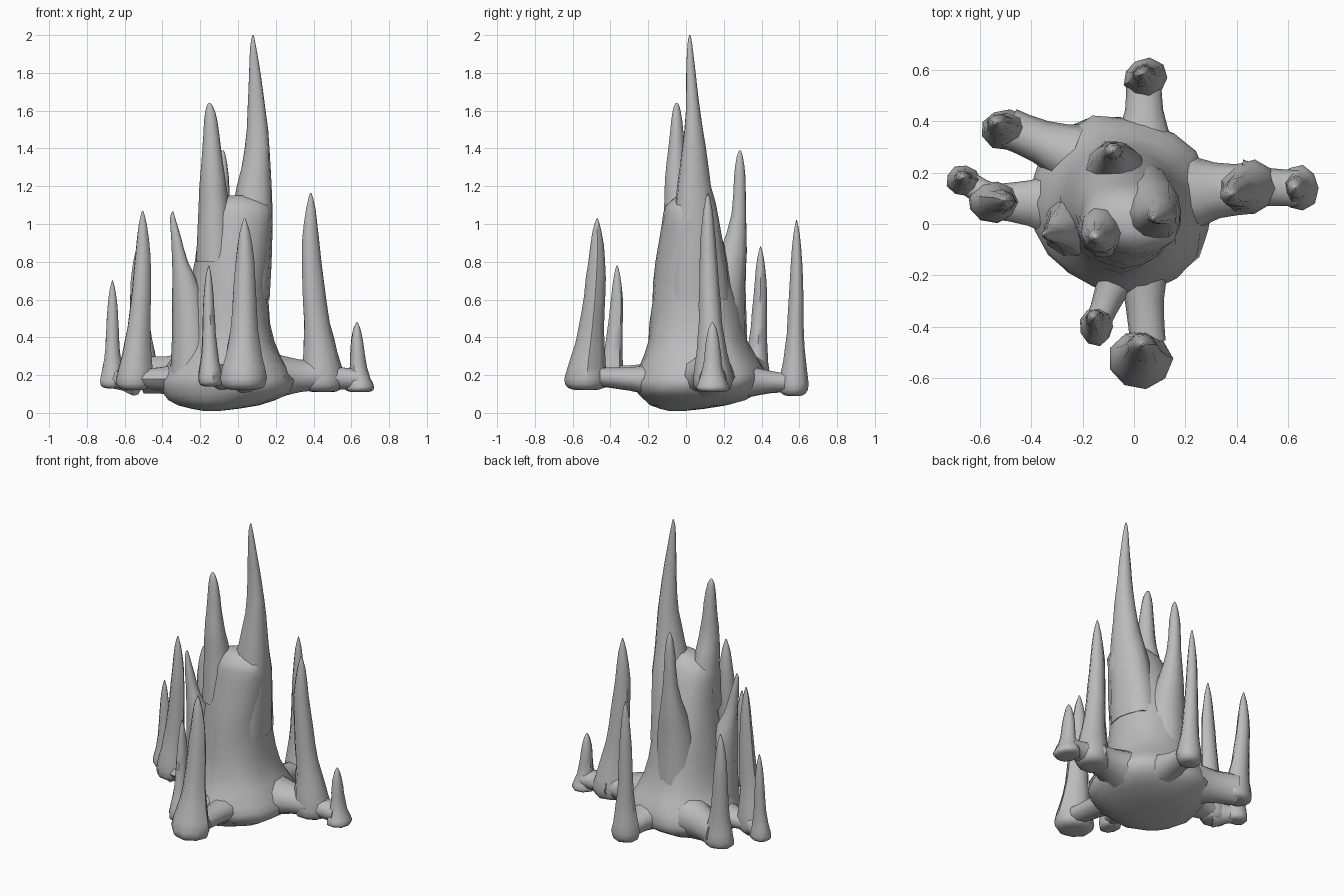
import bpy, bmesh, math, random
from mathutils import Vector

random.seed(4)
cube = bpy.data.objects.get("Cube")
if cube:
    bpy.data.objects.remove(cube, do_unlink=True)

stone = bpy.data.materials.new("grey_stone")
stone.use_nodes = True
GREY = (0.5, 0.5, 0.5, 1)
stone.diffuse_color = GREY
stone.node_tree.nodes["Principled BSDF"].inputs["Base Color"].default_value = GREY


def resample(stations, steps=2):
    """Catmull-Rom smoothing between stations of any length."""
    out = []
    last = len(stations) - 1
    for i in range(last):
        a, b, c, d = (stations[min(max(i + k, 0), last)] for k in (-1, 0, 1, 2))
        for s in range(steps):
            t = s / steps
            out.append([q + (r - p) * t / 2 + (2 * p - 5 * q + 4 * r - w) * t * t / 2
                        + (3 * q - p - 3 * r + w) * t ** 3 / 2
                        for p, q, r, w in zip(a, b, c, d)])
    out.append(list(stations[-1]))
    return out


def loft(name, stations, u=Vector((1, 0, 0)), v=Vector((0, 1, 0)), sides=10, rough=0.05):
    """Skin rings (x, y, z, radius_u, radius_v) into one closed, uneven stone form."""
    bm = bmesh.new()
    lobes = [random.uniform(-rough, rough) for _ in range(sides)]
    rings = []
    for x, y, z, ru, rv in resample(stations):
        ring = []
        for k in range(sides):
            a = math.tau * k / sides
            f = 1 + lobes[k] + random.uniform(-rough, rough) / 2
            ring.append(bm.verts.new(Vector((x, y, z)) + u * ru * f * math.cos(a)
                                     + v * rv * f * math.sin(a)))
        rings.append(ring)
    for lo, hi in zip(rings, rings[1:]):
        for k in range(sides):
            n = (k + 1) % sides
            bm.faces.new((lo[k], lo[n], hi[n], hi[k]))
    bm.faces.new(rings[0])
    bm.faces.new(rings[-1])
    bmesh.ops.recalc_face_normals(bm, faces=bm.faces)
    mesh = bpy.data.meshes.new(name)
    bm.to_mesh(mesh)
    bm.free()
    mesh.materials.append(stone)
    obj = bpy.data.objects.new(name, mesh)
    bpy.context.collection.objects.link(obj)
    bpy.ops.object.select_all(action="DESELECT")
    obj.select_set(True)
    bpy.context.view_layer.objects.active = obj
    bpy.ops.object.shade_smooth_by_angle(angle=math.radians(50))


# Central trunk with its bowl-shaped underside
loft("trunk", [
    (-.14, -.05, .01, .04, .04), (-.1, .02, .04, .22, .2), (-.06, .07, .1, .34, .31),
    (-.05, .08, .17, .36, .345), (-.05, .08, .25, .32, .32), (-.05, .07, .38, .25, .26),
    (-.05, .06, .58, .215, .23), (-.03, .04, .8, .2, .19), (-.01, .02, 1, .195, .145),
    (0, .01, 1.1, .17, .11), (0, .01, 1.15, .05, .05)], sides=20)

# Peaks growing out of the trunk
loft("main_peak", [
    (.05, .06, .6, .12, .17), (.075, .05, 1, .115, .125), (.09, .04, 1.2, .09, .09),
    (.105, .04, 1.4, .065, .062), (.1, .035, 1.6, .048, .038), (.09, .025, 1.8, .03, .025),
    (.08, .02, 1.95, .014, .013), (.08, .02, 2, .003, .003)], sides=12)
loft("second_peak", [
    (-.12, -.02, .8, .1, .12), (-.13, -.03, 1.1, .08, .09), (-.135, -.05, 1.25, .065, .065),
    (-.14, -.05, 1.4, .048, .045), (-.145, -.05, 1.55, .034, .03),
    (-.15, -.05, 1.62, .018, .016), (-.15, -.05, 1.64, .004, .004)])
loft("back_peak", [
    (-.07, .16, .4, .14, .17), (-.07, .2, .65, .12, .12), (-.075, .25, .85, .08, .075),
    (-.08, .28, 1.05, .045, .04), (-.08, .285, 1.25, .033, .032),
    (-.08, .285, 1.36, .016, .016), (-.08, .285, 1.39, .004, .004)])
loft("side_peak", [
    (-.24, 0, .15, .12, .14), (-.25, -.01, .4, .095, .11), (-.27, -.02, .65, .075, .075),
    (-.305, -.035, .8, .042, .04), (-.325, -.04, .92, .028, .028),
    (-.345, -.04, 1.03, .014, .014), (-.345, -.04, 1.065, .004, .004)])

# Outer spires share one tapering outline: (height fraction, radius fraction, lean)
OUTLINE = [(0, .45, 0), (.015, .85, 0), (.07, 1, 0), (.2, .78, .2), (.35, .6, .5),
           (.55, .5, .8), (.75, .4, 1), (.92, .22, 1), (1, .03, 1)]


def spire(name, foot, tip, rx, ry):
    bx, by, bz = foot
    tx, ty, tz = tip
    loft(name, [(bx + (tx - bx) * m, by + (ty - by) * m, bz + (tz - bz) * h,
                 rx * r, ry * r) for h, r, m in OUTLINE], sides=9, rough=.07)


spire("front_spire", (.025, -.525, .12), (.035, -.47, 1.03), .12, .115)
spire("front_small_spire", (-.145, -.4, .14), (-.155, -.365, .78), .068, .075)
spire("right_spire", (-.55, .085, .12), (-.505, .09, 1.07), .1, .085)
spire("right_small_spire", (-.665, .17, .13), (-.665, .18, .7), .066, .06)
spire("back_right_spire", (-.5, .37, .12), (-.53, .395, .88), .1, .08)
spire("back_spire", (.045, .57, .09), (.035, .585, 1.02), .085, .075)
spire("left_spire", (.45, .14, .11), (.385, .115, 1.165), .115, .105)
spire("left_small_spire", (.645, .14, .11), (.63, .14, .48), .078, .092)

# Root bridges tying the outer spires to the trunk


def bridge(name, start, end, w0, w1, h0=.09, h1=.05):
    a, b = Vector(start), Vector(end)
    side = Vector((a.y - b.y, b.x - a.x, 0)).normalized()
    mid = a.lerp(b, .5)
    loft(name, [(*a, w0, h0), (*mid, (w0 + w1) * .42, (h0 + h1) * .45), (*b, w1, h1)],
         side, Vector((0, 0, 1)))


bridge("front_bridge", (.03, -.14, .17), (.055, -.46, .19), .11, .07)
bridge("front_small_bridge", (-.05, -.16, .18), (-.14, -.38, .2), .1, .05)
bridge("right_bridge", (-.28, .08, .18), (-.54, .09, .18), .14, .07)
bridge("right_small_bridge", (-.54, .09, .18), (-.66, .17, .18), .07, .05)
bridge("back_right_bridge", (-.24, .27, .2), (-.49, .37, .2), .12, .08, .13, .1)
bridge("back_bridge", (.04, .33, .17), (.04, .56, .16), .11, .07)
bridge("left_bridge", (.2, .12, .19), (.45, .14, .2), .16, .1, .12, .08)
bridge("left_small_bridge", (.42, .15, .19), (.64, .14, .18), .1, .07, .08, .06)
